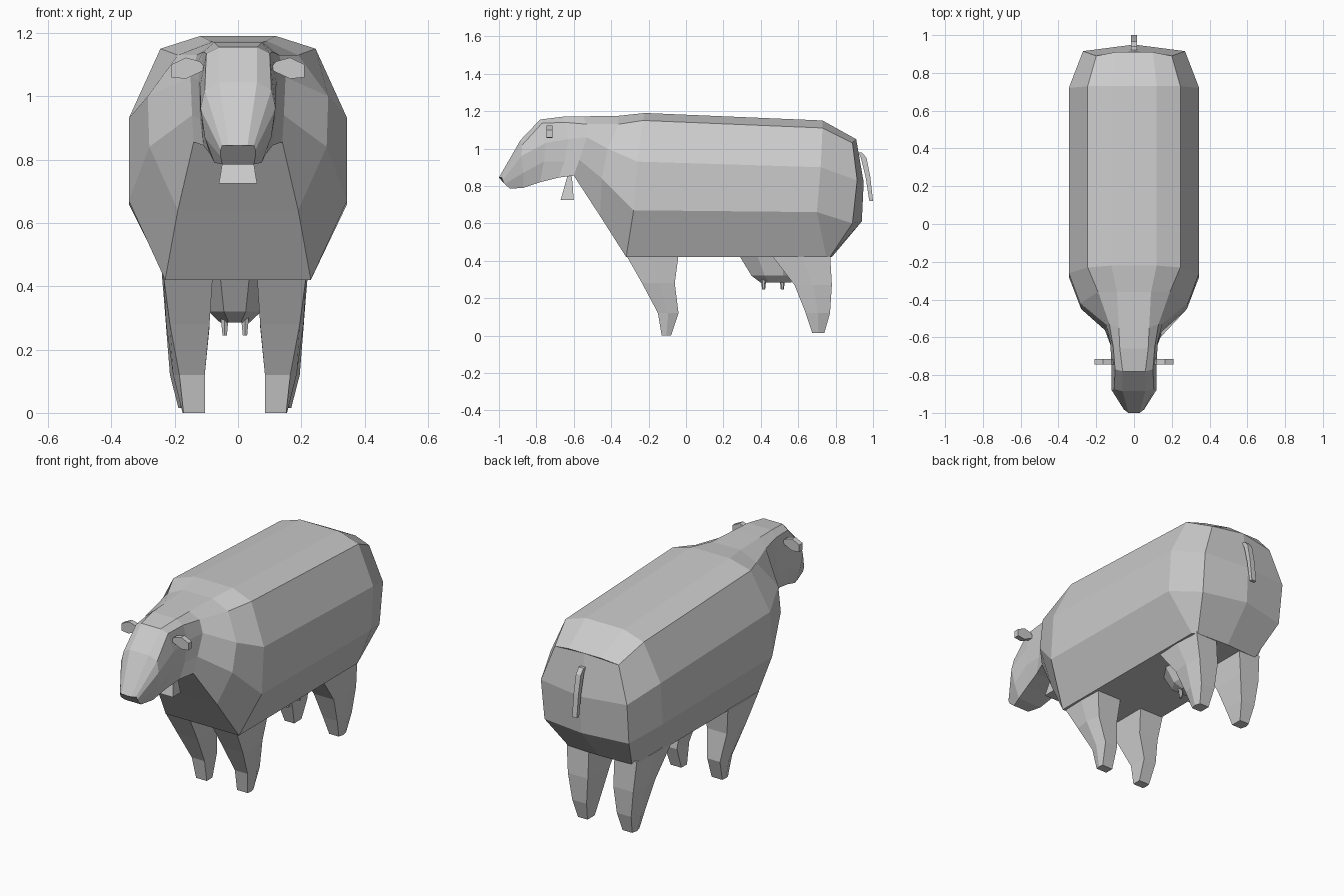
import bpy
import bmesh
from math import cos, sin, pi

if "Cube" in bpy.data.objects:
    bpy.data.objects.remove(bpy.data.objects["Cube"])

# One plain clay colour for the whole animal
CLAY = (0.6, 0.6, 0.6, 1)
clay = bpy.data.materials.new("clay_grey")
clay.use_nodes = True
clay.diffuse_color = CLAY
clay.node_tree.nodes["Principled BSDF"].inputs["Base Color"].default_value = CLAY


def loft(name, rings, mirror=False, shift=0):
    """Skin a list of equal-length point rings, closing both ends."""
    bm = bmesh.new()
    loops = [[bm.verts.new(p) for p in ring] for ring in rings]
    count = len(loops[0])
    for near, far in zip(loops, loops[1:]):
        for i in range(count):
            j = (i + 1) % count
            bm.faces.new((near[i], near[j], far[j], far[i]))
    bm.faces.new(loops[0])
    bm.faces.new(loops[-1])
    bmesh.ops.remove_doubles(bm, verts=bm.verts, dist=0.0005)
    if mirror:
        whole = bm.verts[:] + bm.edges[:] + bm.faces[:]
        copied = bmesh.ops.duplicate(bm, geom=whole)["geom"]
        for v in copied:
            if isinstance(v, bmesh.types.BMVert):
                v.co.x = -v.co.x
    for v in bm.verts:
        v.co.x += shift
    bmesh.ops.recalc_face_normals(bm, faces=bm.faces)
    mesh = bpy.data.meshes.new(name)
    bm.to_mesh(mesh)
    bm.free()
    mesh.materials.append(clay)
    obj = bpy.data.objects.new(name, mesh)
    bpy.context.scene.collection.objects.link(obj)
    return obj


def symmetric(half):
    """Complete a left half section, listed from spine to belly."""
    top, bottom = half[0], half[-1]
    right = [(-x, y, z) for x, y, z in reversed(half)]
    return [(0, *top[1:])] + half + [(0, *bottom[1:])] + right


def rectangle(x, y0, y1, z):
    return [(-x, y0, z), (x, y0, z), (x, y1, z), (-x, y1, z)]


def leg_ring(z, front, back, inner, outer, bulge):
    middle = (front + back) / 2
    return [(inner, front, z), (outer, front, z), (outer + bulge, middle, z),
            (outer, back, z), (inner, back, z)]


def oval(x, y, z, rx, ry, sides):
    turns = [2 * pi * (i + 0.5) / sides for i in range(sides)]
    return [(x + rx * cos(a), y + ry * sin(a), z) for a in turns]


# Half sections: spine, shoulder, upper flank, lower flank, belly edge
back_seam = [(0, .91, 1.05), (0, .91, 1.05), (0, .95, .82), (0, .94, .61), (0, .78, .42)]
rump = [(.1, .91, 1.05), (.2, .89, 1.03), (.27, .915, .83), (.265, .89, .6), (.2, .77, .42)]
hips = [(.12, .73, 1.15), (.245, .73, 1.11), (.345, .72, .9), (.345, .7, .66), (.225, .75, .42)]
withers = [(.12, -.22, 1.19), (.245, -.23, 1.15), (.345, -.26, .93), (.345, -.28, .67), (.23, -.32, .42)]
shoulders = [(.09, -.36, 1.175), (.19, -.36, 1.13), (.285, -.42, 1), (.28, -.45, .84), (.19, -.46, .64)]
neck = [(.08, -.55, 1.172), (.13, -.53, 1.13), (.15, -.53, 1.06), (.145, -.57, .94), (.14, -.6, .855)]
loft("body", [symmetric(s) for s in (back_seam, rump, hips, withers, shoulders, neck)])

# Head, starting at the neck and tapering to the muzzle
poll = [(.075, -.66, 1.17), (.11, -.65, 1.14), (.125, -.63, 1.05), (.12, -.65, .93), (.11, -.68, .845)]
brow = [(.06, -.78, 1.155), (.1, -.77, 1.135), (.12, -.75, 1.03), (.115, -.76, .93), (.09, -.78, .82)]
cheeks = [(.06, -.885, 1.045), (.105, -.875, 1.02), (.118, -.88, .96), (.105, -.87, .87), (.075, -.87, .79)]
muzzle = [(.03, -1, .845), (.05, -.985, .845), (.055, -.98, .83), (.055, -.97, .81), (.05, -.94, .785)]
loft("head", [symmetric(s) for s in (neck, poll, brow, cheeks, muzzle)])

# Legs, one pair per object
loft("front_legs", [
    leg_ring(.43, -.32, -.04, .07, .225, .005),
    leg_ring(.28, -.235, -.06, .08, .205, .012),
    leg_ring(.12, -.15, -.04, .095, .175, .02),
    leg_ring(0, -.13, -.08, .095, .162, .003),
], mirror=True, shift=-.01)
loft("hind_legs", [
    leg_ring(.44, .45, .77, .08, .22, .01),
    leg_ring(.27, .58, .78, .08, .205, .012),
    leg_ring(.12, .64, .77, .095, .185, .02),
    leg_ring(.015, .675, .74, .11, .17, .008),
], mirror=True, shift=-.01)

# Udder with four teats
loft("udder", [
    oval(-.01, .45, .43, .12, .18, 8),
    oval(-.01, .47, .32, .09, .13, 8),
    oval(-.01, .48, .285, .05, .09, 8),
])
for label, y in (("front", .415), ("rear", .515)):
    loft(label + "_teats", [
        oval(.032, y, .3, .014, .014, 6),
        oval(.032, y, .245, .008, .008, 6),
    ], mirror=True, shift=-.01)

# Tail, hanging away from the rump
loft("tail", [
    rectangle(.015, .92, .94, .98),
    rectangle(.015, .935, .965, .95),
    rectangle(.015, .96, .985, .85),
    rectangle(.015, .98, 1, .72),
])

# Bell below the throat
loft("bell", [
    rectangle(.04, -.635, -.61, .85),
    rectangle(.06, -.67, -.6, .725),
])

# Flat ears, extruded from a side outline
outline = [(.1, 1.085), (.12, 1.11), (.165, 1.122), (.21, 1.1), (.21, 1.06), (.165, 1.055)]
loft("ears", [[(x, y, z) for x, z in outline] for y in (-.745, -.715)], mirror=True)
